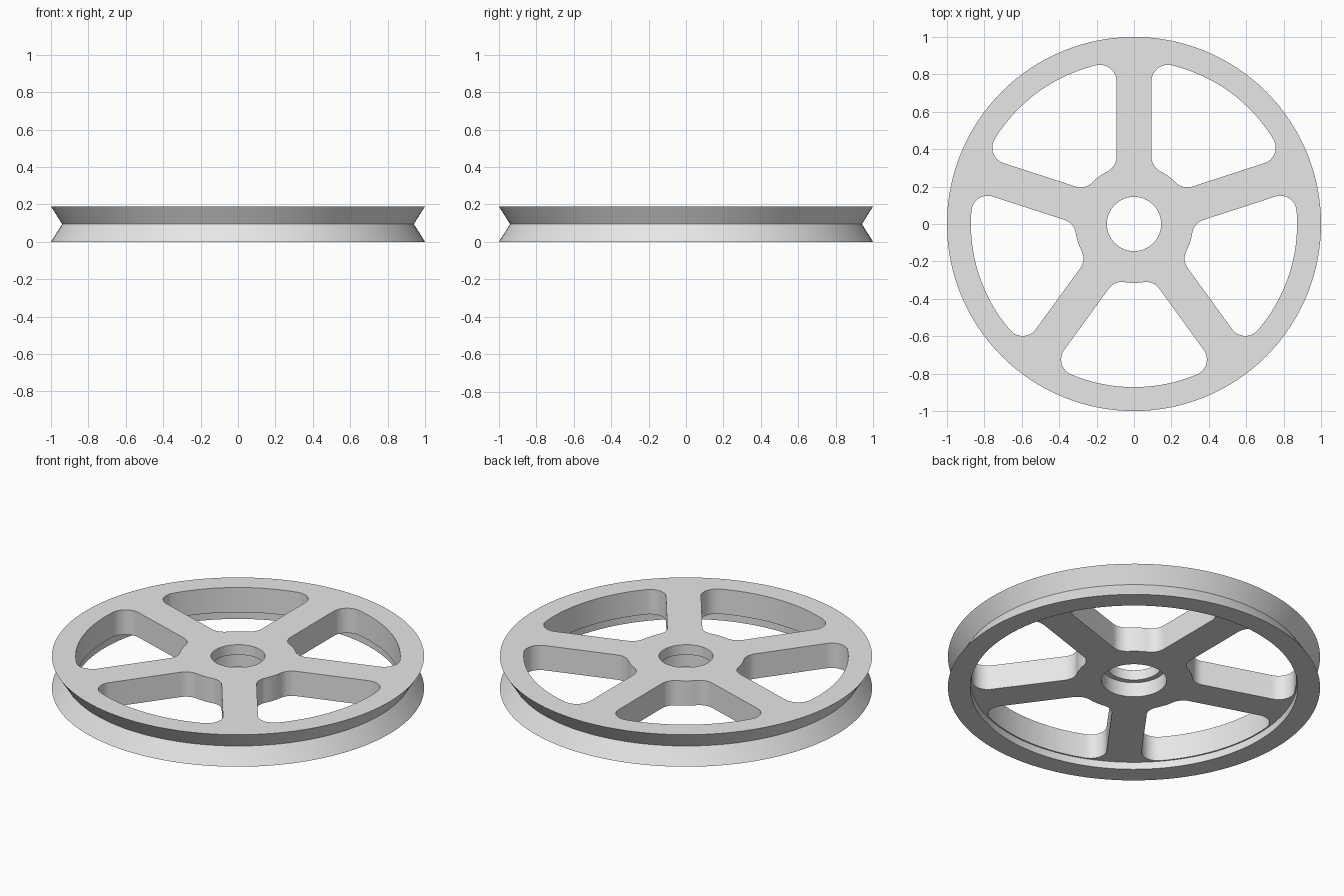
import bpy, bmesh
from math import sin, cos, asin, sqrt, atan2, pi, radians

cube = bpy.data.objects.get("Cube")
if cube:
    bpy.data.objects.remove(cube, do_unlink=True)

HEIGHT = 0.19
SEGMENTS = 128
SPOKES = 5
SPOKE_HALF = 0.094
HUB_R = 0.315
WINDOW_R = 0.872
FILLET = 0.087

grey = bpy.data.materials.new("light grey")
grey.use_nodes = True
grey.diffuse_color = (0.8, 0.8, 0.8, 1)
grey.node_tree.nodes["Principled BSDF"].inputs["Base Color"].default_value = (0.8, 0.8, 0.8, 1)


def make_object(name, bm):
    bmesh.ops.recalc_face_normals(bm, faces=bm.faces)
    mesh = bpy.data.meshes.new(name)
    bm.to_mesh(mesh)
    bm.free()
    mesh.materials.append(grey)
    obj = bpy.data.objects.new(name, mesh)
    bpy.context.collection.objects.link(obj)
    return obj


def lathe(name, profile):
    """Revolve a closed (radius, z) profile about the z axis."""
    bm = bmesh.new()
    rings = []
    for i in range(SEGMENTS):
        a = 2 * pi * i / SEGMENTS
        rings.append([bm.verts.new((r * cos(a), r * sin(a), z)) for r, z in profile])
    n = len(profile)
    for i, ring in enumerate(rings):
        following = rings[(i + 1) % SEGMENTS]
        for j in range(n):
            k = (j + 1) % n
            bm.faces.new((ring[j], ring[k], following[k], following[j]))
    return make_object(name, bm)


def arc(cx, cy, r, start, end, steps):
    return [(cx + r * cos(start + (end - start) * i / steps),
             cy + r * sin(start + (end - start) * i / steps)) for i in range(steps + 1)]


def window_outline():
    """Rounded opening centred on the +x direction, between two spokes."""
    half = pi / SPOKES
    offset = SPOKE_HALF + FILLET
    side = half + pi / 2                      # direction towards the spoke
    r_in, r_out = HUB_R + FILLET, WINDOW_R - FILLET
    a_in = half - asin(offset / r_in)
    a_out = half - asin(offset / r_out)
    upper = arc(0, 0, HUB_R, 0, a_in, 5)[1:-1]
    upper += arc(r_in * cos(a_in), r_in * sin(a_in), FILLET, a_in + pi, side, 10)
    upper += arc(r_out * cos(a_out), r_out * sin(a_out), FILLET, side, a_out, 12)
    upper += arc(0, 0, WINDOW_R, a_out, 0, 12)[1:-1]
    lower = [(x, -y) for x, y in reversed(upper)]
    return [(HUB_R, 0)] + upper + [(WINDOW_R, 0)] + lower


# Wheel body: V-grooved rim, recessed underside and stepped bore
wheel = lathe("pulley_wheel", [
    (0.145, HEIGHT), (1.0, HEIGHT), (0.94, HEIGHT / 2), (1.0, 0),
    (0.88, 0), (0.88, 0.043), (0.175, 0.043), (0.175, 0.13), (0.145, 0.13)])

# Five window cutters between the spokes
bm = bmesh.new()
outline = window_outline()
for s in range(SPOKES):
    turn = -pi / 2 + 2 * pi * s / SPOKES
    c, d = cos(turn), sin(turn)
    base = bm.faces.new([bm.verts.new((x * c - y * d, x * d + y * c, -0.1)) for x, y in outline])
    sweep = bmesh.ops.extrude_face_region(bm, geom=[base], use_keep_orig=True)
    top = [v for v in sweep["geom"] if isinstance(v, bmesh.types.BMVert)]
    bmesh.ops.translate(bm, verts=top, vec=(0, 0, 0.4))
cutter = make_object("window_cutter", bm)
cutter.hide_render = True

cut = wheel.modifiers.new("windows", 'BOOLEAN')
cut.operation = 'DIFFERENCE'
cut.solver = 'EXACT'
cut.object = cutter

bpy.ops.object.select_all(action='DESELECT')
wheel.select_set(True)
bpy.context.view_layer.objects.active = wheel
bpy.ops.object.modifier_apply(modifier=cut.name)
bpy.data.objects.remove(cutter, do_unlink=True)
bpy.ops.object.shade_smooth_by_angle(angle=radians(30))
